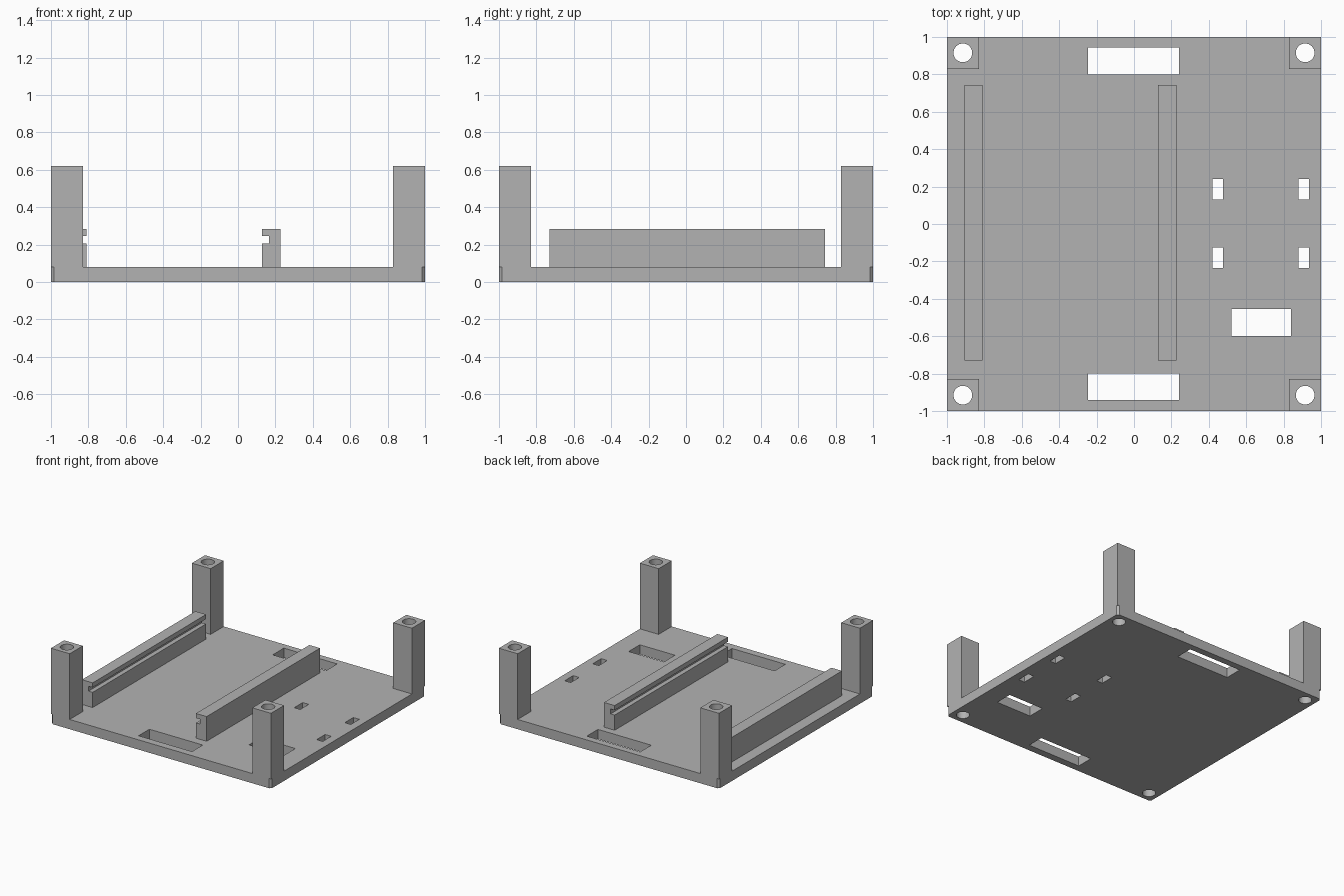
import bpy
import bmesh
from mathutils import Matrix, Vector

if "Cube" in bpy.data.objects:
    bpy.data.objects.remove(bpy.data.objects["Cube"], do_unlink=True)

PLATE_TOP, POST_TOP = 0.08, 0.62
POST_IN, HOLE, HOLE_R = 0.83, 0.915, 0.05
CHAMFER = 0.016

grey = bpy.data.materials.new("plain grey")
grey.use_nodes = True
colour = (0.45, 0.45, 0.45, 1)
grey.diffuse_color = colour
grey.node_tree.nodes["Principled BSDF"].inputs["Base Color"].default_value = colour


def add_box(bm, x0, x1, y0, y1, z0, z1):
    lo, hi = Vector((x0, y0, z0)), Vector((x1, y1, z1))
    size = Matrix.Diagonal((hi - lo).to_4d())
    size[3][3] = 1
    return bmesh.ops.create_cube(bm, size=1, matrix=Matrix.Translation((lo + hi) / 2) @ size)


def add_bore(bm, x, y):
    bmesh.ops.create_cone(bm, cap_ends=True, segments=32, radius1=HOLE_R, radius2=HOLE_R,
                          depth=2, matrix=Matrix.Translation((x, y, 0)))


def finish(bm, name):
    mesh = bpy.data.meshes.new(name)
    bm.to_mesh(mesh)
    bm.free()
    mesh.materials.append(grey)
    obj = bpy.data.objects.new(name, mesh)
    bpy.context.collection.objects.link(obj)
    return obj


def smooth(obj):
    bpy.ops.object.select_all(action="DESELECT")
    obj.select_set(True)
    bpy.context.view_layer.objects.active = obj
    bpy.ops.object.shade_smooth_by_angle()


def cut(obj, cutter):
    cutter.hide_render = True
    mod = obj.modifiers.new("cut", "BOOLEAN")
    mod.object, mod.operation, mod.solver = cutter, "DIFFERENCE", "EXACT"
    bpy.context.view_layer.objects.active = obj
    bpy.ops.object.modifier_apply(modifier=mod.name)
    bpy.data.objects.remove(cutter, do_unlink=True)
    smooth(obj)


corners = [(sx, sy) for sx in (-1, 1) for sy in (-1, 1)]

# Base plate with chamfered vertical corners
bm = bmesh.new()
add_box(bm, -1, 1, -1, 1, 0, PLATE_TOP)
upright = [e for e in bm.edges if abs(e.verts[0].co.z - e.verts[1].co.z) > PLATE_TOP / 2]
bmesh.ops.bevel(bm, geom=upright, offset=CHAMFER, segments=1, affect="EDGES")
plate = finish(bm, "base_plate")

# Slots and screw holes through the plate
slots = [(-0.245, 0.24, 0.80, 0.945), (-0.245, 0.24, -0.94, -0.80), (0.52, 0.84, -0.6, -0.455)]
slots += [(x, x + 0.055, y, y + 0.11) for x in (0.42, 0.88) for y in (-0.235, 0.13)]
bm = bmesh.new()
for x0, x1, y0, y1 in slots:
    add_box(bm, x0, x1, y0, y1, -0.1, 0.2)
for sx, sy in corners:
    add_bore(bm, sx * HOLE, sy * HOLE)
cut(plate, finish(bm, "plate_cutter"))

# Bored corner posts
for sx, sy in corners:
    bm = bmesh.new()
    xs, ys = sorted((sx * POST_IN, sx)), sorted((sy * POST_IN, sy))
    add_box(bm, *xs, *ys, PLATE_TOP, POST_TOP)
    name = ("back_" if sy > 0 else "front_") + ("left_post" if sx > 0 else "right_post")
    post = finish(bm, name)
    bm = bmesh.new()
    add_bore(bm, sx * HOLE, sy * HOLE)
    cut(post, finish(bm, "post_cutter"))


# Card rails: a C-shaped profile, swept along y, grooves facing each other
def rail(name, outer_x, direction):
    width, groove, top = 0.097, 0.06, 0.283
    profile = [(0, PLATE_TOP), (width, PLATE_TOP), (width, 0.205), (groove, 0.205),
               (groove, 0.245), (width, 0.245), (width, top), (0, top)]
    bm = bmesh.new()
    face = bm.faces.new([bm.verts.new((outer_x + direction * u, -0.73, z)) for u, z in profile])
    swept = bmesh.ops.extrude_face_region(bm, geom=[face])["geom"]
    bmesh.ops.translate(bm, vec=(0, 1.472, 0),
                        verts=[v for v in swept if isinstance(v, bmesh.types.BMVert)])
    bmesh.ops.recalc_face_normals(bm, faces=bm.faces)
    finish(bm, name)


rail("right_rail", -0.907, 1)
rail("left_rail", 0.226, -1)
